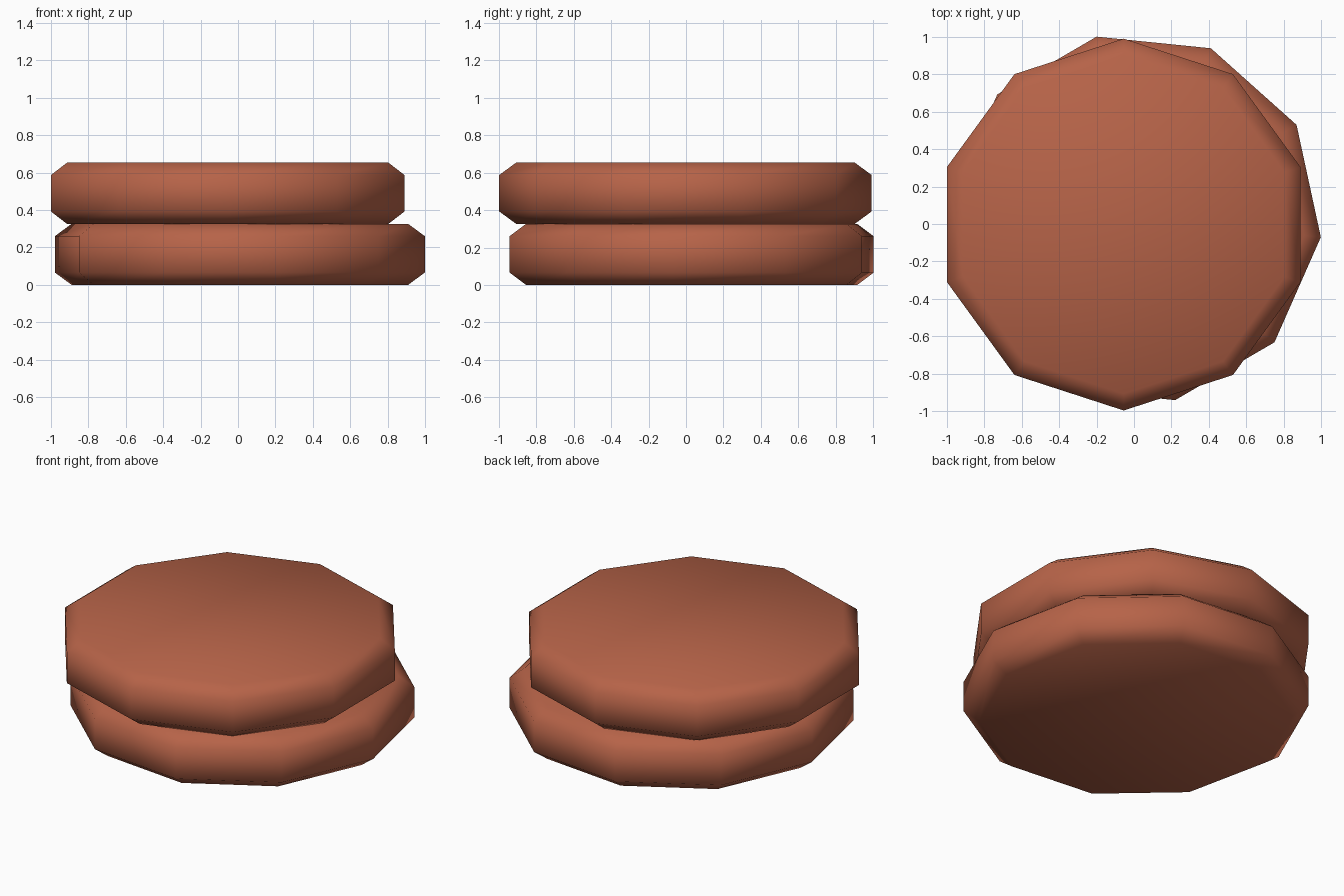
import bpy, bmesh, math

if "Cube" in bpy.data.objects:
    bpy.data.objects.remove(bpy.data.objects["Cube"])

clay = bpy.data.materials.new("terracotta")
clay.diffuse_color = (0.47, 0.125, 0.065, 1)
clay.use_nodes = True
clay.node_tree.nodes["Principled BSDF"].inputs["Base Color"].default_value = clay.diffuse_color

SIDES = 10
RADIUS = 0.994
INSET = 0.09       # radial size of the edge chamfer
CHAMFER = 0.066    # vertical size of the edge chamfer
THICK = 0.3265


def disc(name, x, y, z, turn):
    """Ten-sided disc with chamfered rims."""
    bm = bmesh.new()
    profile = [(RADIUS - INSET, 0), (RADIUS, CHAMFER),
               (RADIUS, THICK - CHAMFER), (RADIUS - INSET, THICK)]
    rings = []
    for r, h in profile:
        ring = []
        for i in range(SIDES):
            a = math.radians(turn) + 2 * math.pi * i / SIDES
            ring.append(bm.verts.new((r * math.cos(a), r * math.sin(a), h)))
        rings.append(ring)
    # chamfers and side wall
    for lo, hi in zip(rings, rings[1:]):
        for i in range(SIDES):
            j = (i + 1) % SIDES
            bm.faces.new((lo[i], lo[j], hi[j], hi[i]))
    # flat caps
    bm.faces.new(rings[0][::-1])
    bm.faces.new(rings[-1])
    for f in bm.faces:
        f.smooth = True
    mesh = bpy.data.meshes.new(name)
    bm.to_mesh(mesh)
    bm.free()
    mesh.materials.append(clay)
    obj = bpy.data.objects.new(name, mesh)
    obj.location = (x, y, z)
    bpy.context.collection.objects.link(obj)


# two stacked discs, slightly shifted and turned
disc("lower_disc", 0.01, 0.03, 0, -5.8)
disc("upper_disc", -0.055, -0.003, THICK, 18)
